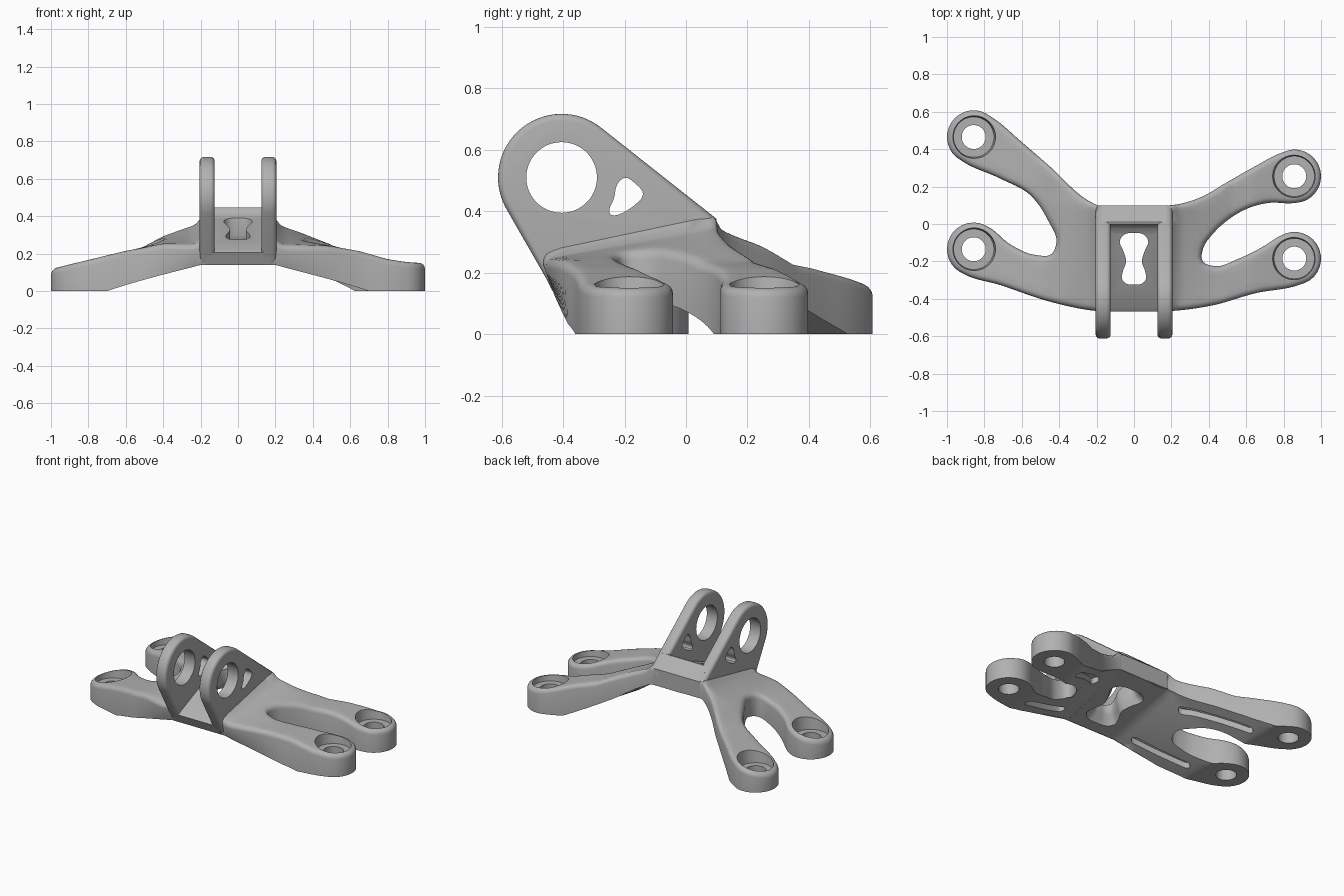
import bpy, bmesh
from math import sin, cos, pi, radians, hypot, sqrt
from mathutils import Vector, geometry, kdtree

old = bpy.data.objects.get("Cube")
if old:
    bpy.data.objects.remove(old)

metal = bpy.data.materials.new("cast_grey")
metal.use_nodes = True
grey = (0.44, 0.44, 0.44, 1)
metal.diffuse_color = grey
for node in metal.node_tree.nodes:
    if node.type == 'BSDF_PRINCIPLED':
        node.inputs["Base Color"].default_value = grey


# ---------- helpers ----------
def clamp(v):
    return max(0.0, min(1.0, v))


def arc(cx, cy, r, a0, a1, n=8):
    return [(cx + r * cos(radians(a0 + (a1 - a0) * i / n)),
             cy + r * sin(radians(a0 + (a1 - a0) * i / n))) for i in range(n + 1)]


def smooth(points, step=0.025):
    """Closed smooth loop through the points."""
    p = [Vector((x, y, 0)) for x, y in points]
    n = len(p)
    tan = []
    for i in range(n):
        a, b = p[i] - p[i - 1], p[(i + 1) % n] - p[i]
        tan.append((a / a.length_squared + b / b.length_squared).normalized())
    out = []
    for i in range(n):
        j = (i + 1) % n
        length = (p[j] - p[i]).length
        k = max(2, round(length / step)) + 1
        out += geometry.interpolate_bezier(p[i], p[i] + tan[i] * length / 3,
                                           p[j] - tan[j] * length / 3, p[j], k)[:-1]
    return [(v[0], v[1]) for v in out]


def normals(loop):
    """Inward normals of a counter-clockwise loop."""
    res = []
    for i in range(len(loop)):
        (ax, ay), (bx, by) = loop[i - 1], loop[(i + 1) % len(loop)]
        d = hypot(bx - ax, by - ay)
        res.append(((ay - by) / d, (bx - ax) / d))
    return res


def inset(loop, d):
    return [(x + nx * d, y + ny * d) for (x, y), (nx, ny) in zip(loop, normals(loop))]


def loft(bm, rings):
    """Closed solid skinned over rings of equal size."""
    rows = [[bm.verts.new(c) for c in r] for r in rings]
    n = len(rows[0])
    faces = [bm.faces.new(rows[0][::-1]), bm.faces.new(rows[-1])]
    for lo, hi in zip(rows, rows[1:]):
        for i in range(n):
            j = (i + 1) % n
            faces.append(bm.faces.new((lo[i], lo[j], hi[j], hi[i])))
    bmesh.ops.recalc_face_normals(bm, faces=faces)


def make(name, bm):
    bmesh.ops.recalc_face_normals(bm, faces=bm.faces[:])
    me = bpy.data.meshes.new(name)
    bm.to_mesh(me)
    bm.free()
    ob = bpy.data.objects.new(name, me)
    bpy.context.collection.objects.link(ob)
    me.materials.append(metal)
    return ob


def activate(ob):
    bpy.ops.object.select_all(action='DESELECT')
    ob.select_set(True)
    bpy.context.view_layer.objects.active = ob


def cut(ob, *cutters):
    activate(ob)
    for c in cutters:
        c.hide_render = True
        m = ob.modifiers.new("cut", 'BOOLEAN')
        m.operation, m.solver, m.object = 'DIFFERENCE', 'EXACT', c
        bpy.ops.object.modifier_apply(modifier=m.name)


# ---------- heights of the four-legged base ----------
RIGHT = [(0.2, 0.25), (0.4, 0.25), (0.6, 0.215), (0.95, 0.13), (1.01, 0.113)]
LEFT = [(0.2, 0.25), (0.5, 0.24), (0.65, 0.213), (0.8, 0.17), (0.9, 0.155), (1.01, 0.148)]


def rise(y):
    """Backward climb of the middle plate."""
    return 0.214 * (max(-0.46, min(0.1, y)) + 0.46)


def top_height(x, y):
    ax = abs(x)
    if ax < 0.165:
        return 0.2 + rise(y)
    table = LEFT if x > 0 else RIGHT
    z = table[0][1]
    for (a, za), (b, zb) in zip(table, table[1:]):
        z += (zb - za) * clamp((ax - a) / (b - a))
    return (z + (rise(y) - 0.005) * clamp(1 - (ax - 0.2) / 0.32)
            + 0.025 * clamp((0.245 - ax) / 0.04) ** 2)


def under_height(x, y):
    ax, fold = abs(x), 0.7
    if x > 0 and y > -0.19 + 0.35 * (ax - 0.365):
        fold += min(0, 0.3 * (y - 0.07) - 0.08) * clamp((ax - 0.3) / 0.1)
    return (0.14 + rise(y)) * clamp((fold - ax) / (fold - 0.2))


def lean(y, z):
    """Front wall tilts forward with height."""
    return y + 0.9 * max(0, -0.37 - 0.43 * z - y)


# ---------- base outline ----------
FX, FR = 0.857, 0.143
FEET = [(FX, -0.185), (FX, 0.255), (-FX, 0.465), (-FX, -0.135)]
outline = smooth(
    [(-0.2, -0.465), (0, -0.465), (0.2, -0.465), (0.42, -0.435), (0.65, -0.37)]
    + arc(*FEET[0], FR, -80, 120)
    + [(0.7, -0.115), (0.56, -0.185), (0.43, -0.225), (0.367, -0.2), (0.37, -0.13),
       (0.42, -0.055), (0.5, 0.02), (0.6, 0.08), (0.72, 0.113)]
    + arc(*FEET[1], FR, -90, 118)
    + [(0.65, 0.31), (0.5, 0.225), (0.35, 0.14), (0.225, 0.104), (0.19, 0.1), (0, 0.1),
       (-0.195, 0.1), (-0.235, 0.12), (-0.45, 0.308), (-0.6, 0.438)]
    + arc(*FEET[2], FR, 49, 245)
    + [(-0.72, 0.245), (-0.555, 0.155), (-0.46, 0.02), (-0.415, -0.1), (-0.44, -0.16),
       (-0.53, -0.165), (-0.66, -0.11)]
    + arc(*FEET[3], FR, 55, 250)
    + [(-0.72, -0.325), (-0.45, -0.415)])

# plan points: inset rings for the rounded rim, then a grid inside
ROUND = 0.03
pts, depth = [], []
for d in (0, 0.003, 0.009, 0.018, ROUND):
    pts += inset(outline, d)
    depth += [d] * len(outline)
norm = normals(outline)
tree = kdtree.KDTree(len(outline))
for i, (x, y) in enumerate(outline):
    tree.insert((x, y, 0), i)
tree.balance()
STEP = 0.034
for i in range(-30, 31):
    for j in range(-19, 20):
        p = Vector((i * STEP, j * STEP, 0))
        co, k, dist = tree.find(p)
        if dist > 0.045 and (p - co).xy.dot(Vector(norm[k])) > 0:
            pts.append((p.x, p.y))
            depth.append(ROUND)

n = len(outline)
plan, _, tris, source, _, _ = geometry.delaunay_2d_cdt(
    [Vector(p) for p in pts], [(i, (i + 1) % n) for i in range(n)], [], 1, 1e-5)

# legs: upper and lower skins joined by side walls
bm = bmesh.new()
upper, lower = [], []
for (x, y), src in zip(plan, source):
    d = min((depth[s] for s in src), default=ROUND)
    z = top_height(x, y) - ROUND + sqrt(max(0, ROUND ** 2 - (ROUND - d) ** 2))
    upper.append(bm.verts.new((x, lean(y, z), z)))
    z = under_height(x, y)
    lower.append(bm.verts.new((x, lean(y, z), z)))
directed = {(t[i - 1], t[i]) for t in tris for i in range(len(t))}
for t in tris:
    bm.faces.new([upper[i] for i in t])
    bm.faces.new([lower[i] for i in reversed(t)])
for a, b in directed:
    if (b, a) not in directed:
        bm.faces.new((upper[b], upper[a], lower[a], lower[b]))
for v in [v for v in bm.verts if not v.link_faces]:
    bm.verts.remove(v)
base = make("legged_base", bm)

# bolt holes with tapered seats
bm = bmesh.new()
for x, y in FEET:
    floor = 0.115 if x > 0 else 0.09
    loft(bm, [[(px, py, z) for px, py in arc(x, y, r, 0, 352.5, 47)]
              for r, z in ((0.064, -0.1), (0.064, floor), (0.108, floor), (0.128, 0.3))])
bolt_cutter = make("bolt_cutter", bm)

# curved lightening slots under the legs
bm = bmesh.new()
SLOTS = [[(0.3, -0.345), (0.45, -0.33), (0.62, -0.275)],
         [(0.3, -0.02), (0.42, 0.1), (0.6, 0.19)],
         [(-0.34, 0.06), (-0.48, 0.22), (-0.64, 0.345)],
         [(-0.3, -0.345), (-0.46, -0.31), (-0.62, -0.24)]]
for path in SLOTS:
    a, b, c = [Vector(p) for p in path]
    mid = [a * (1 - t) ** 2 + b * 2 * t * (1 - t) + c * t * t for t in [i / 8 for i in range(9)]]
    turn = [Vector((q.y - p.y, p.x - q.x)).normalized() * 0.026
            for p, q in zip([mid[0]] + mid[:-1], mid[1:] + [mid[-1]])]
    right = [p + s for p, s in zip(mid, turn)]
    left = [p - s for p, s in zip(mid, turn)]
    caps = []
    for p, s in ((c, turn[-1]), (a, -turn[0])):
        f = Vector((-s.y, s.x))
        caps.append([p + s * cos(k * pi / 6) + f * sin(k * pi / 6) for k in range(1, 6)])
    ring = right + caps[0] + left[::-1] + caps[1]
    loft(bm, [[(x, y, -0.1) for x, y in ring],
              [(x, y, under_height(x, y) + 0.04) for x, y in ring]])
slot_cutter = make("slot_cutter", bm)

# waisted window through the middle, flared underneath
half = [(0.04, -0.32), (0.064, -0.295), (0.06, -0.255), (0.042, -0.2),
        (0.055, -0.15), (0.075, -0.085), (0.05, -0.055)]
waist = smooth([(0, -0.324)] + half + [(0, -0.049)] + [(-x, y) for x, y in reversed(half)], 0.015)
bm = bmesh.new()
loft(bm, [[(x * k, -0.19 + (y + 0.19) * (k * 0.4 + 0.6), z + rise(y)) for x, y in waist]
          for k, z in ((2.0, 0.08), (1.7, 0.14), (1.2, 0.18), (1, 0.21), (1, 0.7))])
window_cutter = make("window_cutter", bm)
cut(base, bolt_cutter, slot_cutter, window_cutter)

# ---------- saddle between the lugs ----------
saddle = [(-0.436, 0.142), (0.1, 0.262), (0.1, 0.375), (0.01, 0.446), (0, 0.446),
          (-0.006, 0.425), (-0.022, 0.407), (-0.05, 0.39), (-0.45, 0.222), (-0.468, 0.207)]
bm = bmesh.new()
loft(bm, [[(x, y, z) for y, z in saddle] for x in (-0.175, 0.175)])
saddle_ob = make("saddle", bm)
cut(saddle_ob, window_cutter)

# ---------- pin lugs with rounded edges ----------
PIN = (-0.405, 0.51)
lug = [(-0.434, 0.144), (0.1, 0.264), (0.1, 0.31), (0.1, 0.36), (0.092, 0.381)] \
    + arc(*PIN, 0.207, 52, 208, 32)
bm = bmesh.new()
loft(bm, [[(x, y, z) for y, z in arc(*PIN, 0.115, 0, 354, 59)] for x in (-0.4, 0.4)])
gusset = smooth([(-0.25, 0.397), (-0.165, 0.422), (-0.14, 0.455), (-0.165, 0.49),
                 (-0.2, 0.509), (-0.219, 0.495), (-0.235, 0.44)], 0.012)
loft(bm, [[(x, y, z) for y, z in gusset] for x in (-0.4, 0.4)])
lug_cutter = make("lug_cutter", bm)

parts = [base, saddle_ob]
EDGE = 0.022
turns = [i * pi / 8 for i in range(5)]
for side, name in ((1, "left_lug"), (-1, "right_lug")):
    rings = []
    for x, way, order in ((0.125, 1, turns), (0.205, -1, turns[::-1])):
        for a in order:
            rings.append([(side * (x + way * EDGE * (1 - cos(a))), y, z)
                          for y, z in inset(lug, EDGE * (1 - sin(a)))])
    bm = bmesh.new()
    loft(bm, rings)
    ob = make(name, bm)
    cut(ob, lug_cutter)
    parts.append(ob)

# tidy up cutters and shade
for c in (bolt_cutter, slot_cutter, window_cutter, lug_cutter):
    bpy.data.objects.remove(c)
for ob in parts:
    activate(ob)
    bpy.ops.object.shade_smooth_by_angle(angle=radians(35))
